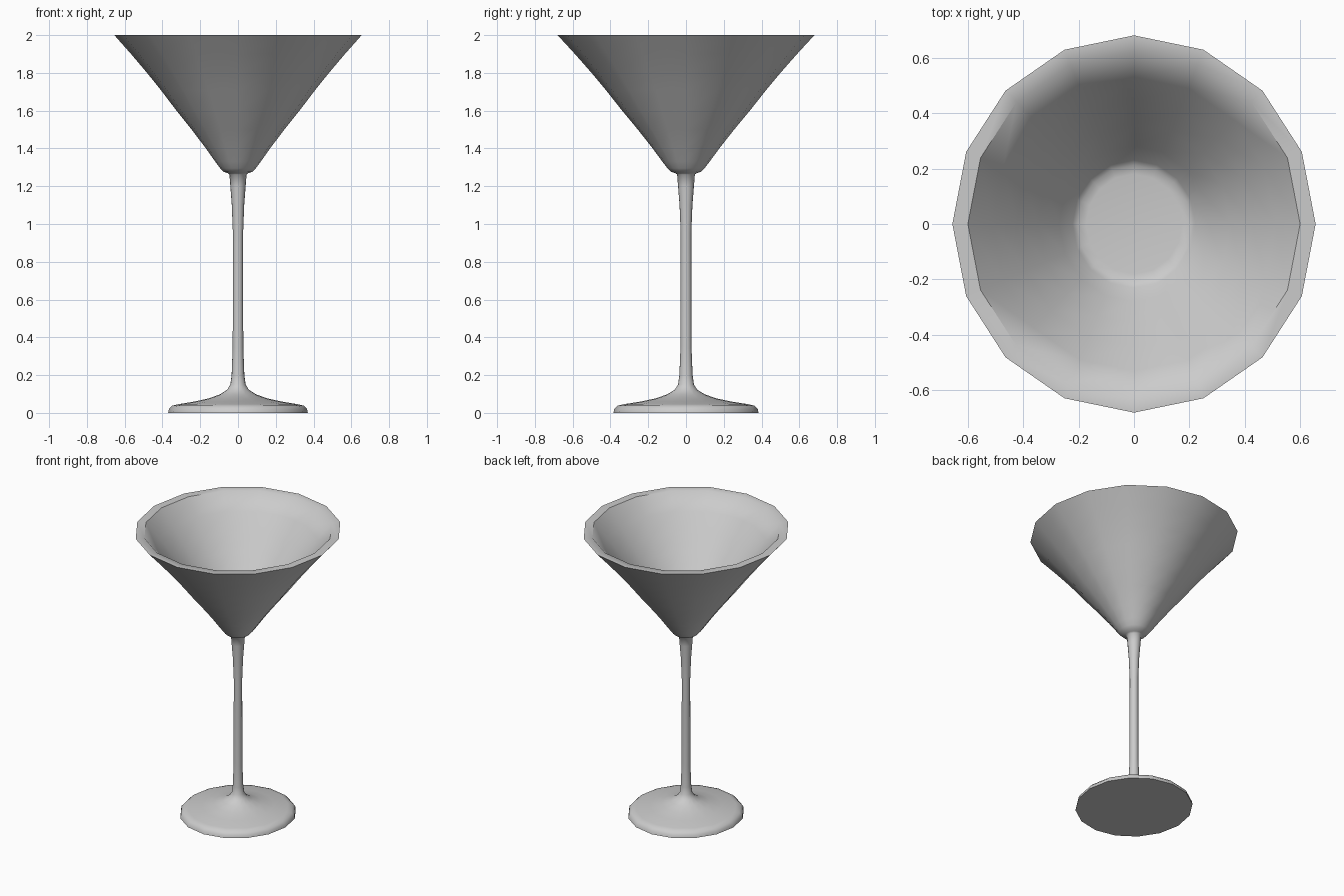
import bpy, bmesh, math

if "Cube" in bpy.data.objects:
    bpy.data.objects.remove(bpy.data.objects["Cube"])

SIDES = 16
X_SCALE = 0.963  # the glass is slightly narrower in x than in y


def lathe(name, profile):
    """Revolve (radius, z) points around z; radius 0 becomes a pole."""
    bm = bmesh.new()
    rings = []
    for r, z in profile:
        if r == 0:
            rings.append([bm.verts.new((0, 0, z))] * SIDES)
        else:
            rings.append([bm.verts.new((r * X_SCALE * math.cos(2 * math.pi * i / SIDES),
                                        r * math.sin(2 * math.pi * i / SIDES), z))
                          for i in range(SIDES)])
    for a, b in zip(rings, rings[1:]):
        for i in range(SIDES):
            j = (i + 1) % SIDES
            bm.faces.new(list(dict.fromkeys((a[i], a[j], b[j], b[i]))))
    bmesh.ops.recalc_face_normals(bm, faces=bm.faces)
    mesh = bpy.data.meshes.new(name)
    bm.to_mesh(mesh)
    bm.free()
    obj = bpy.data.objects.new(name, mesh)
    bpy.context.collection.objects.link(obj)
    bpy.ops.object.select_all(action='DESELECT')
    obj.select_set(True)
    bpy.context.view_layer.objects.active = obj
    bpy.ops.object.shade_smooth_by_angle(angle=math.radians(50))
    return obj


# Foot with a rounded edge, sweeping up into the stem
foot = [(0, 0), (0.384, 0), (0.38, 0.02), (0.362, 0.038), (0.33, 0.046), (0.24, 0.06),
        (0.16, 0.077), (0.10, 0.098), (0.06, 0.122), (0.042, 0.15)]
# Slim stem, flaring slightly at both ends
stem = [(0.035, 0.2), (0.029, 0.35), (0.028, 0.95), (0.034, 1.1),
        (0.042, 1.2), (0.047, 1.262)]
# Outside of the bowl up to the rim
bowl_outside = [(0.058, 1.27), (0.078, 1.276), (0.098, 1.295), (0.125, 1.33),
                (0.18, 1.405), (0.255, 1.5), (0.338, 1.6), (0.425, 1.71),
                (0.5, 1.8), (0.588, 1.9), (0.68, 2.0)]
# Flat rim, inner wall and shallow bowl floor
bowl_inside = [(0.622, 2.0), (0.53, 1.895), (0.44, 1.785), (0.36, 1.685),
               (0.28, 1.585), (0.23, 1.52), (0.212, 1.505), (0.18, 1.5), (0, 1.5)]

lathe("cocktail_glass", foot + stem + bowl_outside + bowl_inside)
